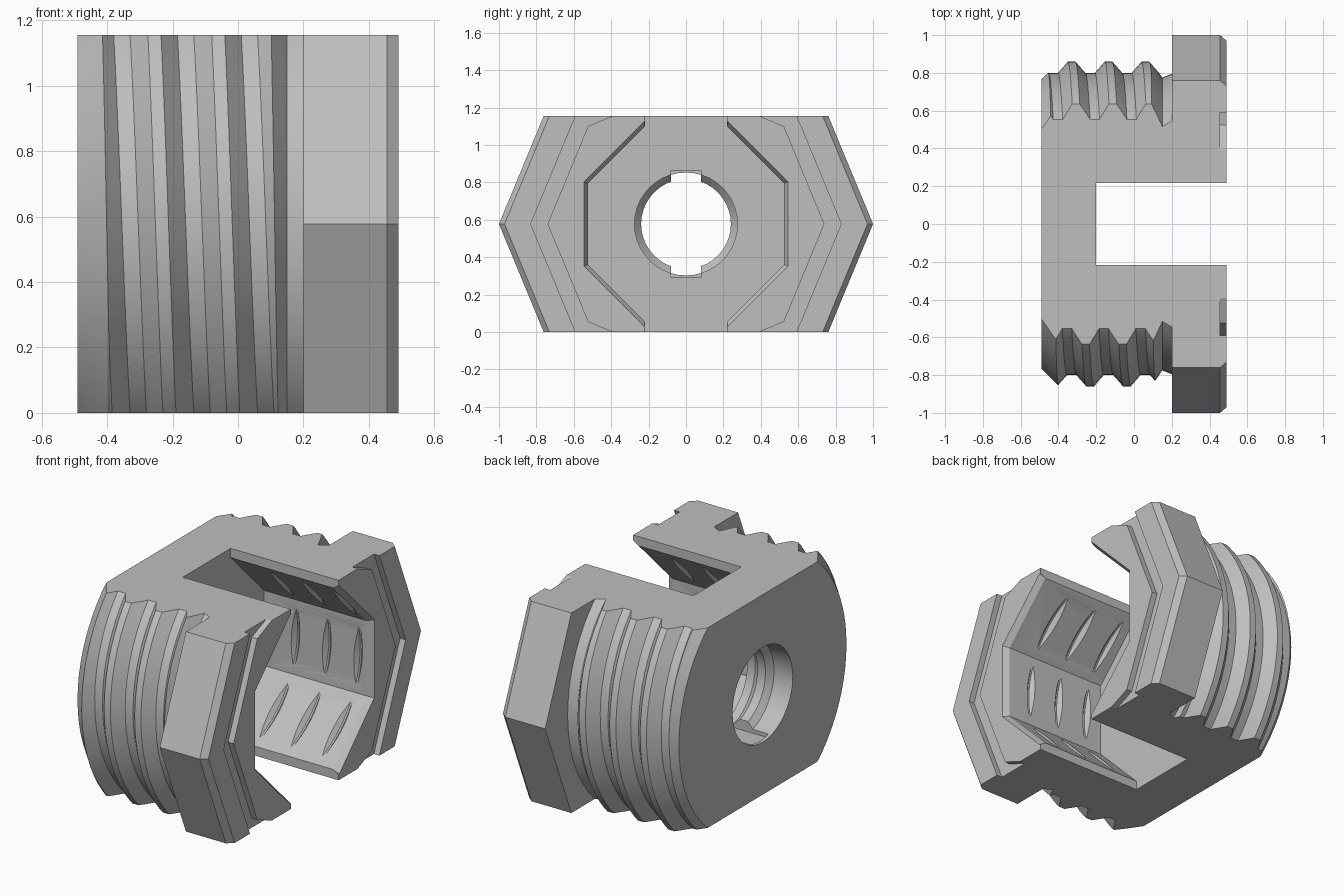
import bpy, bmesh
from math import cos, sin, radians

cube = bpy.data.objects.get("Cube")
if cube:
    bpy.data.objects.remove(cube, do_unlink=True)

HALF = 0.5775      # half height, also the height of the axis
PITCH = 0.195

metal = bpy.data.materials.new("plain_grey")
metal.use_nodes = True
GREY = (0.52, 0.52, 0.52, 1)
metal.diffuse_color = GREY
metal.node_tree.nodes["Principled BSDF"].inputs["Base Color"].default_value = GREY


def sweep(name, sections, angles, closed, loop):
    """Join (x, r) sections placed at angles about the x axis into a solid."""
    bm = bmesh.new()
    rows = [[bm.verts.new((x, r * cos(radians(a)), r * sin(radians(a)))) for x, r in s]
            for s, a in zip(sections, angles)]
    n, m = len(rows), len(rows[0])
    for i in range(n if closed else n - 1):
        a, b = rows[i], rows[(i + 1) % n]
        for j in range(m if loop else m - 1):
            k = (j + 1) % m
            bm.faces.new((a[j], a[k], b[k], b[j]))
    if not closed:
        bm.faces.new(rows[0])
        bm.faces.new(rows[-1])
    if not loop:
        bm.faces.new([row[0] for row in rows])
        bm.faces.new([row[-1] for row in rows])
    return finish(name, bm)


def finish(name, bm):
    bmesh.ops.recalc_face_normals(bm, faces=bm.faces)
    mesh = bpy.data.meshes.new(name)
    bm.to_mesh(mesh)
    bm.free()
    mesh.materials.append(metal)
    ob = bpy.data.objects.new(name, mesh)
    bpy.context.collection.objects.link(ob)
    return ob


def lathe(name, profile, sides, phase=0, ring=False):
    angles = [phase + 360 * i / sides for i in range(sides)]
    return sweep(name, [profile] * sides, angles, True, ring)


def helix(name, tooth, first, count, pitch, inner, middle, reach, low=-9):
    """Wedge of screw thread centred on the angle 'middle'."""
    angles = list(range(middle - reach, middle + reach + 1, 5))
    sections = []
    for a in angles:
        pts = [(first + pitch * (k + a / 360) + dx, r)
               for k in range(count) for dx, r in tooth]
        pts = [(max(x, low), r) for x, r in pts]
        sections.append(pts + [(pts[-1][0], inner), (pts[0][0], inner)])
    return sweep(name, sections, angles, False, True)


def box(name, lo, hi):
    bm = bmesh.new()
    bmesh.ops.create_cube(bm, size=1)
    for v in bm.verts:
        v.co = [h if c > 0 else l for c, l, h in zip(v.co, lo, hi)]
    return finish(name, bm)


def combine(body, other, operation):
    mod = body.modifiers.new(other.name, 'BOOLEAN')
    mod.operation, mod.solver, mod.object = operation, 'EXACT', other
    other.hide_render = True
    bpy.context.view_layer.objects.active = body
    bpy.ops.object.modifier_apply(modifier=mod.name)
    bpy.data.objects.remove(other, do_unlink=True)


# Threaded shank
plug = box("threaded_plug", (-0.6, -0.45, -0.6), (0.3, 0.45, 0.6))
tooth = [(-0.0725, 0.8), (-0.02, 0.86), (0.02, 0.86), (0.0725, 0.8)]
for side in (0, 180):
    combine(plug, helix("outer_thread", tooth, -0.33 - 2 * PITCH, 6, PITCH,
                        0.3, side, 55), 'UNION')

# Chamfered end and thread run-out
combine(plug, lathe("shank_blank", [(-0.49, 0.765), (-0.385, 0.87), (0.085, 0.87),
                                    (0.15, 0.775), (0.2, 0.795), (0.35, 0.795)], 72),
        'INTERSECT')

# Octagonal head with its face groove
combine(plug, lathe("head", [(0.2, 1), (0.455, 1), (0.49, 0.97)], 8), 'UNION')
combine(plug, lathe("face_groove", [(0.455, 0.74), (0.455, 0.83), (0.52, 0.83),
                                    (0.52, 0.74)], 8, ring=True), 'DIFFERENCE')

# Octagonal bore with tapped flats
combine(plug, lathe("bore", [(-0.2, 0.568), (0.455, 0.568), (0.525, 0.611)], 8, 22.5),
        'DIFFERENCE')
notch = [(-0.09, 0.45), (-0.005, 0.55), (0.005, 0.55), (0.09, 0.45)]
for side, first in ((0, 0), (180, -0.2)):
    combine(plug, helix("inner_thread", notch, first, 3, 0.2, 0.3, side, 65, -0.195),
            'DIFFERENCE')

# Slot through top and bottom
combine(plug, box("slot", (-0.2, -0.218, -0.8), (0.6, 0.218, 0.8)), 'DIFFERENCE')

# Round hole in the end wall, with an inner ridge and flat ends
combine(plug, lathe("end_hole", [(-0.55, 0.275), (-0.37, 0.275), (-0.34, 0.24),
                                 (-0.29, 0.24), (-0.25, 0.275), (-0.15, 0.275)], 40),
        'DIFFERENCE')
combine(plug, box("hole_flats", (-0.47, -0.08, -0.285), (-0.15, 0.08, 0.285)),
        'DIFFERENCE')

# Flat top and bottom
combine(plug, box("slab", (-1, -1.5, -HALF), (1, 1.5, HALF)), 'INTERSECT')

for v in plug.data.vertices:
    v.co.z += HALF
bpy.ops.object.select_all(action='DESELECT')
plug.select_set(True)
bpy.context.view_layer.objects.active = plug
bpy.ops.object.shade_smooth_by_angle(angle=radians(20))
